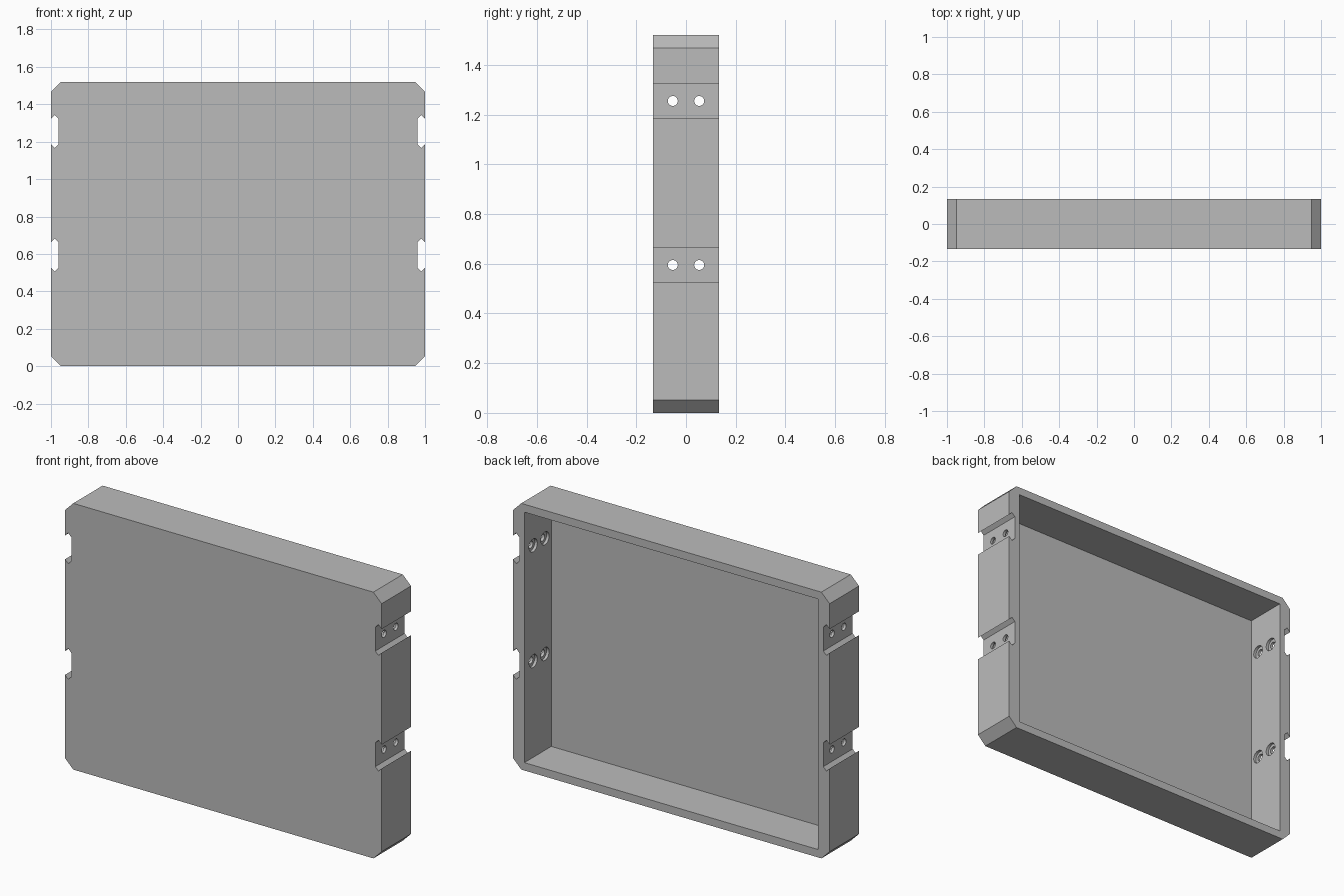
import bpy, bmesh, math
from mathutils import Matrix, Vector

if "Cube" in bpy.data.objects:
    bpy.data.objects.remove(bpy.data.objects["Cube"], do_unlink=True)

# Overall sizes
W, H, D = 1.0, 1.52, 0.1325        # half width, height, half depth
CHAMFER = 0.052
SIDE, RIM, FLOOR = 0.072, 0.045, 0.0225   # wall thicknesses
NOTCH_Z = (0.595, 1.255)           # notch centres
NOTCH_HALF, LIP, NOTCH_DEPTH = 0.068, 0.02, 0.04
HOLE_Y = 0.053

grey = bpy.data.materials.new("plain grey")
grey.use_nodes = True
grey.diffuse_color = (0.5, 0.5, 0.5, 1)
grey.node_tree.nodes["Principled BSDF"].inputs["Base Color"].default_value = (0.5, 0.5, 0.5, 1)


def make_object(name, bm):
    bmesh.ops.recalc_face_normals(bm, faces=bm.faces)
    mesh = bpy.data.meshes.new(name)
    bm.to_mesh(mesh)
    bm.free()
    mesh.materials.append(grey)
    obj = bpy.data.objects.new(name, mesh)
    bpy.context.scene.collection.objects.link(obj)
    return obj


def cut(target, bm):
    """Subtract a closed mesh from the target and discard the cutter."""
    cutter = make_object("cutter", bm)
    cutter.hide_render = True
    mod = target.modifiers.new("cut", 'BOOLEAN')
    mod.operation, mod.solver, mod.object = 'DIFFERENCE', 'EXACT', cutter
    bpy.context.view_layer.objects.active = target
    bpy.ops.object.modifier_apply(modifier=mod.name)
    bpy.data.objects.remove(cutter, do_unlink=True)


def add_cylinders(radius, x0, x1):
    """Cylinders along x for every screw position on both sides."""
    bm = bmesh.new()
    for side in (-1, 1):
        for z in NOTCH_Z:
            for y in (-HOLE_Y, HOLE_Y):
                place = (Matrix.Translation((side * (x0 + x1) / 2, y, z))
                         @ Matrix.Rotation(math.pi / 2, 4, 'Y'))
                bmesh.ops.create_cone(bm, cap_ends=True, segments=32, radius1=radius,
                                      radius2=radius, depth=x1 - x0, matrix=place)
    return bm


# Outline of one side, bottom to top, with undercut notches
half = [(W - CHAMFER, 0), (W, CHAMFER)]
for z in NOTCH_Z:
    lower = [(W, z - NOTCH_HALF), (W - LIP, z - NOTCH_HALF - LIP),
             (W - NOTCH_DEPTH, z - NOTCH_HALF)]
    half += lower + [(x, 2 * z - h) for x, h in reversed(lower)]
half += [(W, H - CHAMFER), (W - CHAMFER, H)]
outline = half + [(-x, z) for x, z in reversed(half)]

# Tray body: extruded outline
bm = bmesh.new()
face = bm.faces.new([bm.verts.new((x, -D, z)) for x, z in outline])
extruded = bmesh.ops.extrude_face_region(bm, geom=[face])["geom"]
bmesh.ops.translate(bm, vec=Vector((0, 2 * D, 0)),
                    verts=[v for v in extruded if isinstance(v, bmesh.types.BMVert)])
tray = make_object("tray_body", bm)

# Open pocket at the back
bm = bmesh.new()
y0, y1 = -D + FLOOR, D + 0.1
bmesh.ops.create_cube(bm, size=1, matrix=Matrix.Translation((0, (y0 + y1) / 2, H / 2))
                      @ Matrix.Diagonal((2 * (W - SIDE), y1 - y0, H - 2 * RIM, 1)))
cut(tray, bm)

# Screw holes with wider bores on the inside
cut(tray, add_cylinders(0.037, W - SIDE - 0.04, W - SIDE + 0.016))
cut(tray, add_cylinders(0.02, W - SIDE - 0.06, W + 0.03))

# Smooth the round holes only
bpy.ops.object.select_all(action='DESELECT')
tray.select_set(True)
bpy.context.view_layer.objects.active = tray
bpy.ops.object.shade_smooth_by_angle(angle=math.radians(30))
